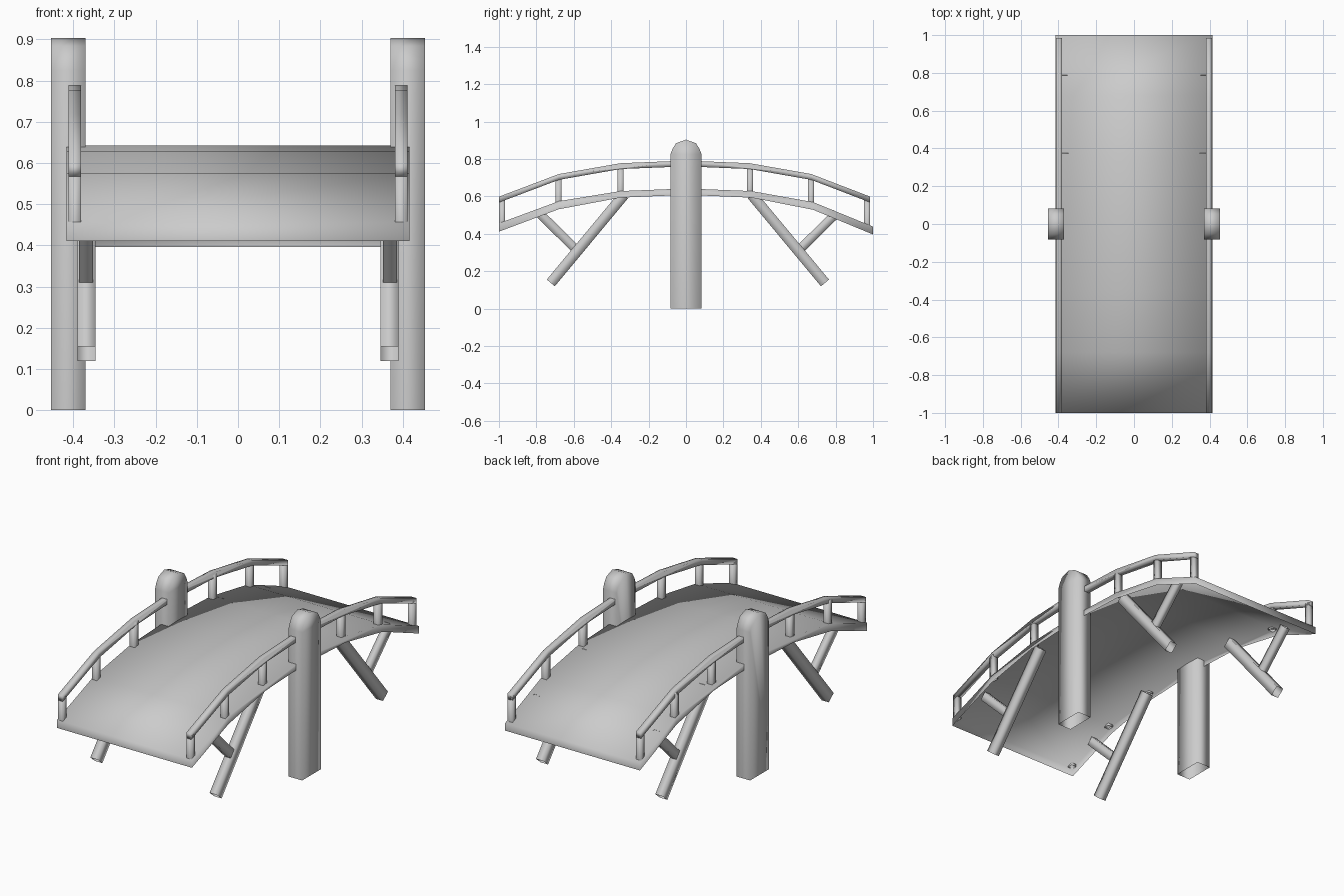
import bpy, bmesh, math
from mathutils import Vector

if "Cube" in bpy.data.objects:
    bpy.data.objects.remove(bpy.data.objects["Cube"])


def prism(name, outline, x0, x1, mirror=True, open_dirs=()):
    """Extrude a (y, z) outline along x, open the sides facing open_dirs, mirror in x."""
    bm = bmesh.new()
    face = bm.faces.new([bm.verts.new((x0, y, z)) for y, z in outline])
    ext = bmesh.ops.extrude_face_region(bm, geom=[face])
    moved = [v for v in ext["geom"] if isinstance(v, bmesh.types.BMVert)]
    bmesh.ops.translate(bm, vec=(x1 - x0, 0, 0), verts=moved)
    bmesh.ops.recalc_face_normals(bm, faces=bm.faces)
    bm.normal_update()
    dirs = [Vector((0, y, z)).normalized() for y, z in open_dirs]
    gone = [f for f in bm.faces if any(f.normal.dot(d) > 0.85 for d in dirs)]
    bmesh.ops.delete(bm, geom=gone, context='FACES')
    for f in bm.faces:
        f.smooth = True
    mesh = bpy.data.meshes.new(name)
    bm.to_mesh(mesh)
    bm.free()
    ob = bpy.data.objects.new(name, mesh)
    bpy.context.collection.objects.link(ob)
    if mirror:
        ob.modifiers.new("mirror", "MIRROR")
    return ob


def beam(name, a, b, width, x0, x1):
    """Straight open-ended beam from a to b in the yz plane."""
    a, b = Vector(a), Vector(b)
    d = (b - a).normalized()
    n = Vector((-d.y, d.x)) * width / 2
    prism(name, [a + n, b + n, b - n, a - n], x0, x1, open_dirs=[d, -d])


DOWN = (0, -1)

# arched deck: top sheet with a skirt all round, open underneath
deck_top = [(-1, 0.456), (-0.68, 0.574), (-0.35, 0.628), (0, 0.642),
            (0.35, 0.628), (0.68, 0.569), (1, 0.438)]
deck_bottom = [(-1, 0.411), (-0.68, 0.531), (-0.35, 0.593), (0, 0.608),
               (0.35, 0.593), (0.68, 0.528), (1, 0.396)]
prism("deck", deck_top + deck_bottom[::-1], -0.416, 0.416, mirror=False, open_dirs=[DOWN])

# handrails
rail_top = [(-1, 0.598), (-0.68, 0.719), (-0.35, 0.777), (0, 0.791),
            (0.34, 0.777), (0.67, 0.719), (0.985, 0.598)]
prism("handrail", rail_top + [(y, z - 0.031) for y, z in rail_top[::-1]], 0.381, 0.412)

# railing posts: (y, bottom, top), bottoms just poke through the deck sheet
for y, z0, z1 in [(-0.983, 0.453, 0.59), (-0.682, 0.562, 0.705), (-0.35, 0.618, 0.765),
                  (0.342, 0.618, 0.765), (0.668, 0.560, 0.705), (0.969, 0.440, 0.59)]:
    h = 0.016
    prism("railing_post", [(y - h, z0), (y + h, z0), (y + h, z1), (y - h, z1)],
          0.381, 0.412, open_dirs=[DOWN])

# centre pillars with rounded tops, open at the bottom
half = [(0.083, 0), (0.083, 0.825), (0.073, 0.852), (0.053, 0.884)]
prism("pillar", half + [(0, 0.903)] + [(-y, z) for y, z in half[::-1]],
      0.370, 0.454, open_dirs=[DOWN])

# diagonal struts under both ends, mirrored about y = 0.01
for s in (-1, 1):
    beam("long_strut", (0.01 + s * 0.733, 0.137), (0.01 + s * 0.342, 0.607), 0.056,
         0.346, 0.390)
    beam("short_strut", (0.01 + s * 0.603, 0.321), (0.01 + s * 0.795, 0.510), 0.048,
         0.352, 0.386)
